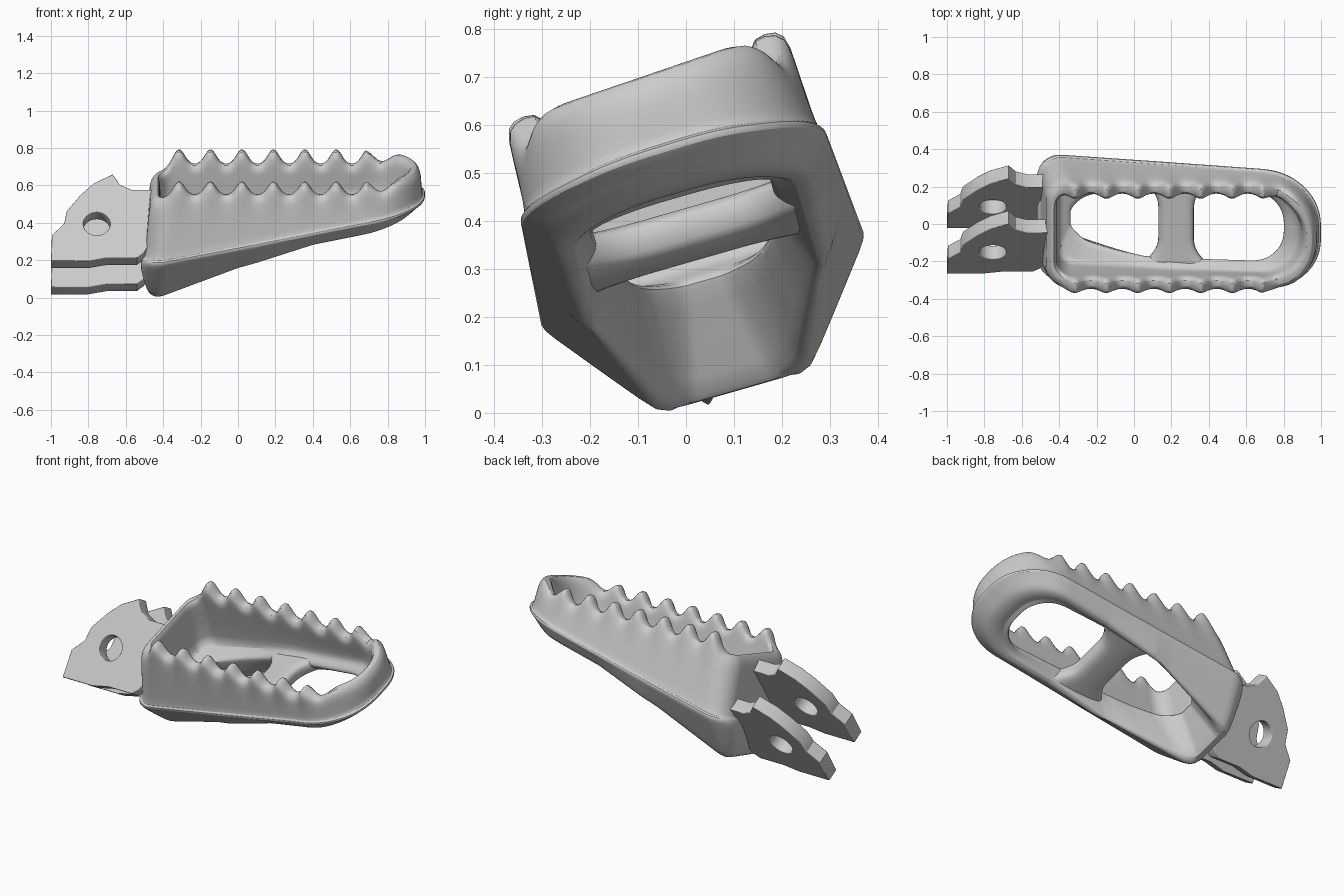
import bpy, bmesh, math
from mathutils import Matrix, Vector

if "Cube" in bpy.data.objects:
    bpy.data.objects.remove(bpy.data.objects["Cube"])

TILT = math.radians(16)          # roll of the tread about x
TREAD = Matrix.Rotation(TILT, 4, 'X') @ Matrix.Translation((0, 0.11, 0))


def lerp_table(*pts):
    """Piecewise linear function through (x, value) points."""
    def f(x):
        if x <= pts[0][0]:
            return pts[0][1]
        for (a, va), (b, vb) in zip(pts, pts[1:]):
            if x <= b:
                return va + (vb - va) * (x - a) / (b - a)
        return pts[-1][1]
    return f


def const(v):
    return lambda x: v


def plus(f, d):
    return lambda x: f(x) + d


def teeth(x):
    return sum(math.exp(-((x + 0.315 - 0.168 * i) / 0.042) ** 2) for i in range(7))


def contour(x0, x1, half, r0, r1, side=110, arc=10, end=8):
    """Rounded plan outline whose half width is a function of x."""
    hm = max(half(x0 + (x1 - x0) * i / 20) for i in range(21))

    def line(a, b, n):
        return [(a[0] + (b[0] - a[0]) * i / n, a[1] + (b[1] - a[1]) * i / n) for i in range(n)]

    def corner(cx, cy, r, a0):
        return [(cx + r * math.cos(a0 + math.pi / 2 * i / arc),
                 cy + r * math.sin(a0 + math.pi / 2 * i / arc)) for i in range(arc)]
    p = line((x0 + r0, -hm), (x1 - r1, -hm), side)
    p += corner(x1 - r1, -hm + r1, r1, -math.pi / 2)
    p += line((x1, -hm + r1), (x1, hm - r1), end)
    p += corner(x1 - r1, hm - r1, r1, 0)
    p += line((x1 - r1, hm), (x0 + r0, hm), side)
    p += corner(x0 + r0, hm - r0, r0, math.pi / 2)
    p += line((x0, hm - r0), (x0, -hm + r0), end)
    p += corner(x0 + r0, -hm + r0, r0, math.pi)
    return [(x, y * half(x) / hm) for x, y in p]


def loft(name, rings, matrix, loop):
    """Skin equal-length closed rings; loop joins last to first, else cap ends."""
    bm = bmesh.new()
    vs = [[bm.verts.new(matrix @ Vector(p)) for p in r] for r in rings]
    n = len(vs[0])
    pairs = list(zip(vs, vs[1:])) + ([(vs[-1], vs[0])] if loop else [])
    for a, b in pairs:
        for i in range(n):
            j = (i + 1) % n
            bm.faces.new((a[i], a[j], b[j], b[i]))
    if not loop:
        bm.faces.new(vs[0])
        bm.faces.new(vs[-1])
    bmesh.ops.recalc_face_normals(bm, faces=bm.faces)
    me = bpy.data.meshes.new(name)
    bm.to_mesh(me)
    bm.free()
    ob = bpy.data.objects.new(name, me)
    bpy.context.collection.objects.link(ob)
    return ob


def smooth(ob, angle=40):
    bpy.ops.object.select_all(action='DESELECT')
    ob.select_set(True)
    bpy.context.view_layer.objects.active = ob
    bpy.ops.object.shade_smooth_by_angle(angle=math.radians(angle))


# Height curves along the peg
rim_base = lerp_table((-0.49, 0.59), (-0.40, 0.60), (-0.34, 0.625), (0.76, 0.625), (0.85, 0.70), (1, 0.70))
top = lambda x: rim_base(x) + 0.078 * teeth(x)
lip = lerp_table((-0.52, 0.25), (-0.4, 0.26), (0, 0.338), (0.6, 0.46), (0.95, 0.53), (1, 0.545))
bottom = lerp_table((-0.5, 0.03), (-0.44, 0.005), (-0.35, 0.045), (0, 0.20), (0.4, 0.335),
                    (0.75, 0.41), (0.93, 0.46))
floor = lerp_table((-0.45, 0.25), (-0.3, 0.28), (0.2, 0.40), (0.9, 0.475))

# Width curves along the peg
lip_w = lerp_table((-0.5, 0.352), (0.7, 0.332), (1, 0.328))
out_w = lerp_table((-0.5, 0.15), (-0.4, 0.18), (0.1, 0.275), (0.9, 0.29))
in_w = lerp_table((-0.45, 0.12), (-0.3, 0.15), (0.05, 0.23), (0.8, 0.225))
hole_w = lerp_table((-0.36, 0.08), (-0.28, 0.12), (-0.1, 0.165), (0.06, 0.19))

# Toothed tread ring: plan outline (x0, x1, half width, radii) and height per ring
sections = [
    (-0.445, 0.955, lambda x: 0.286 + 0.008 * teeth(x), 0.11, 0.27, top),
    (-0.465, 0.97, lambda x: 0.304 + 0.008 * teeth(x), 0.12, 0.285, plus(top, -0.03)),
    (-0.475, 0.98, const(0.310), 0.12, 0.29, plus(rim_base, -0.06)),
    (-0.495, 0.98, plus(lip_w, -0.014), 0.12, 0.29, plus(lip, 0.022)),
    (-0.50, 0.985, plus(lip_w, -0.012), 0.12, 0.29, plus(lip, 0.010)),
    (-0.51, 1.0, lip_w, 0.12, 0.30, plus(lip, 0.006)),
    (-0.515, 1.0, lip_w, 0.12, 0.30, plus(lip, -0.012)),
    (-0.525, 0.985, lambda x: lip_w(x) * 0.8 + out_w(x) * 0.2, 0.12, 0.29,
     lambda x: lip(x) * 0.78 + bottom(x) * 0.22),
    (-0.49, 0.935, out_w, 0.08, 0.25, plus(bottom, 0.012)),
    (-0.465, 0.91, plus(out_w, -0.015), 0.08, 0.24, bottom),
    (-0.43, 0.85, plus(in_w, 0.01), 0.10, 0.20, plus(bottom, 0.003)),
    (-0.42, 0.83, in_w, 0.10, 0.19, plus(bottom, 0.02)),
    (-0.345, 0.80, plus(hole_w, 0.003), 0.13, 0.165, plus(floor, -0.035)),
    (-0.335, 0.80, hole_w, 0.13, 0.165, plus(floor, -0.018)),
    (-0.35, 0.815, plus(hole_w, 0.012), 0.13, 0.17, floor),
    (-0.395, 0.87, const(0.235), 0.08, 0.21, plus(floor, 0.02)),
    (-0.41, 0.885, const(0.240), 0.08, 0.215, plus(floor, 0.05)),
    (-0.415, 0.90, const(0.232), 0.08, 0.215, plus(rim_base, -0.06)),
    (-0.415, 0.905, lambda x: 0.228 - 0.008 * teeth(x), 0.08, 0.215, plus(top, -0.035)),
    (-0.425, 0.92, lambda x: 0.242 - 0.006 * teeth(x), 0.09, 0.225, top),
]
rings = []
for x0, x1, w, r0, r1, h in sections:
    pts = [(x, y, h(x)) for x, y in contour(x0, x1, w, r0, r1)]
    rings.append([(x, y, z + 0.2 * y * max(0, z - 0.45)) for x, y, z in pts])
tread = loft("toothed_tread", rings, TREAD, True)
sub = tread.modifiers.new("Subdivision", 'SUBSURF')
sub.levels = sub.render_levels = 1
smooth(tread, 50)

# Cross bar, flared where it meets the ring
bar = []
for i in range(17):
    v = -0.225 + 0.45 * i / 16
    hw = 0.095 + 0.075 * max(0, (abs(v) - 0.08) / 0.145) ** 2.2
    ring = []
    for k in range(24):
        c, s = math.cos(k * math.tau / 24), math.sin(k * math.tau / 24)
        px = hw * math.copysign(abs(c) ** 0.6, c)
        ring.append((0.225 + px, v, 0.355 + 0.15 * px + 0.05 * math.copysign(abs(s) ** 0.6, s)))
    bar.append(ring)
smooth(loft("cross_bar", bar, TREAD, False), 50)

# Two hinge plates, each with a pin hole
OUTLINE = [(-1, -0.01), (-0.995, 0.15), (-0.93, 0.22), (-0.915, 0.30), (-0.84, 0.40),
           (-0.77, 0.47), (-0.67, 0.525), (-0.63, 0.46), (-0.57, 0.43), (-0.46, 0.43),
           (-0.47, 0.10), (-0.505, 0.04), (-0.54, 0.01), (-0.7, 0.01), (-0.8, -0.01)]
HOLE = [(-0.755 + 0.072 * math.cos(k * math.tau / 28), 0.22 + 0.072 * math.sin(k * math.tau / 28))
        for k in range(28)]
LEAN = math.radians(30)


def hinge_plate(name, offset):
    cu = bpy.data.curves.new(name, 'CURVE')
    cu.dimensions = '2D'
    cu.fill_mode = 'BOTH'
    cu.extrude = 0.036
    cu.bevel_depth = 0.005
    cu.offset = -0.005
    for pts in (OUTLINE, HOLE):
        sp = cu.splines.new('POLY')
        sp.points.add(len(pts) - 1)
        for p, (x, s) in zip(sp.points, pts):
            p.co = (x, s, 0, 1)
        sp.use_cyclic_u = True
    ob = bpy.data.objects.new(name, cu)
    bpy.context.collection.objects.link(ob)
    d = offset + 0.04
    ob.matrix_world = Matrix.Translation((0, -0.26 + d * math.cos(LEAN), 0.205 - d * math.sin(LEAN))) \
        @ Matrix.Rotation(math.pi / 2 - LEAN, 4, 'X')
    bpy.ops.object.select_all(action='DESELECT')
    ob.select_set(True)
    bpy.context.view_layer.objects.active = ob
    bpy.ops.object.convert(target='MESH')
    smooth(bpy.context.view_layer.objects.active, 30)


hinge_plate("front_hinge_plate", 0.0)
hinge_plate("back_hinge_plate", 0.28)
